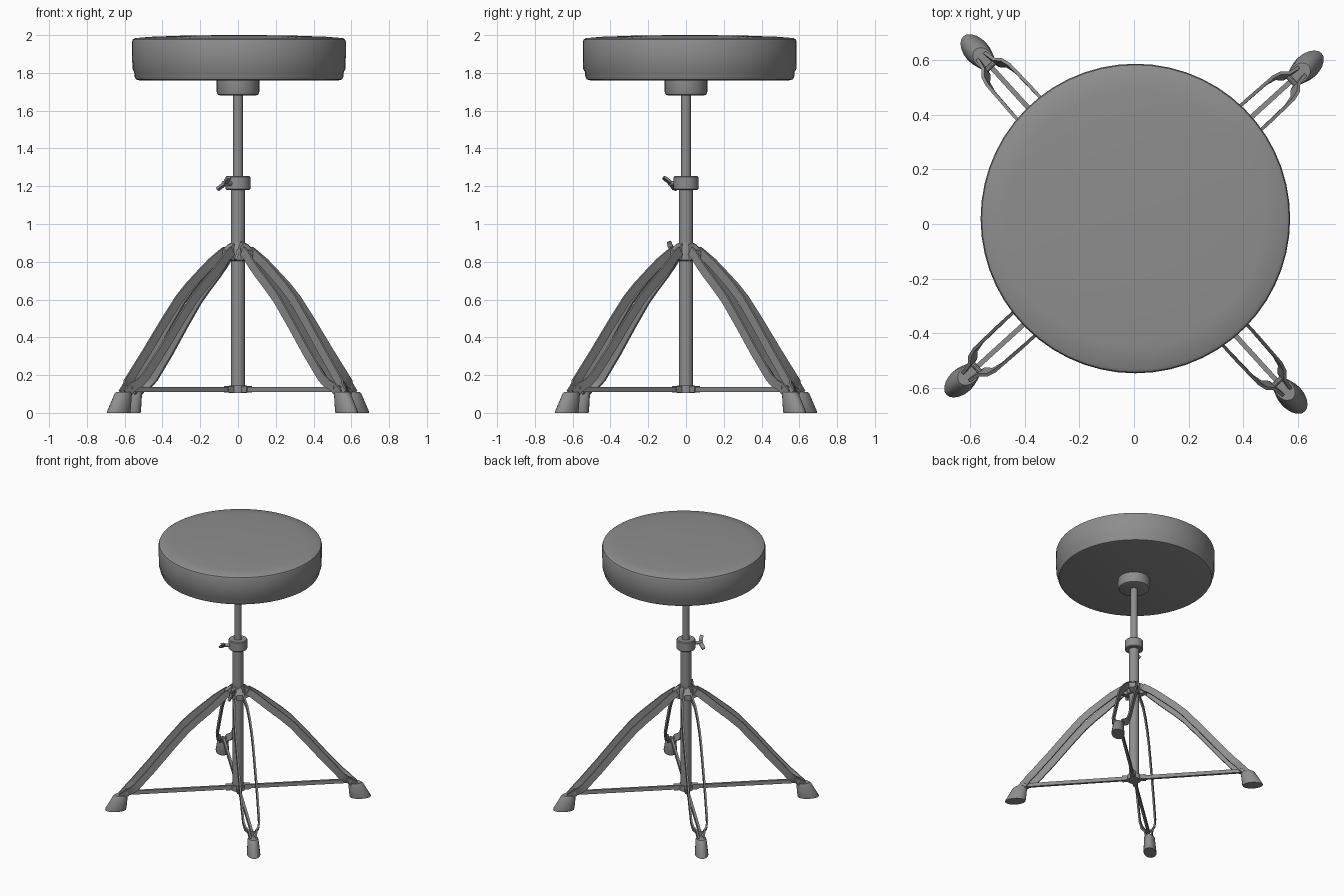
import bpy, bmesh, math
from mathutils import Matrix, Vector

if "Cube" in bpy.data.objects:
    bpy.data.objects.remove(bpy.data.objects["Cube"])

metal = bpy.data.materials.new("plain grey")
metal.diffuse_color = (0.27, 0.27, 0.27, 1)
metal.use_nodes = True
metal.node_tree.nodes["Principled BSDF"].inputs["Base Color"].default_value = metal.diffuse_color


def finish(bm, name, matrix=Matrix(), angle=35):
    bmesh.ops.recalc_face_normals(bm, faces=bm.faces)
    me = bpy.data.meshes.new(name)
    bm.to_mesh(me)
    bm.free()
    me.transform(matrix)
    me.materials.append(metal)
    ob = bpy.data.objects.new(name, me)
    bpy.context.collection.objects.link(ob)
    bpy.ops.object.select_all(action='DESELECT')
    bpy.context.view_layer.objects.active = ob
    ob.select_set(True)
    bpy.ops.object.shade_smooth_by_angle(angle=math.radians(angle))
    return ob


def skin(rings, name, matrix=Matrix(), angle=35):
    """Join closed rings of points and cap both ends."""
    bm = bmesh.new()
    rows = [[bm.verts.new(p) for p in ring] for ring in rings]
    n = len(rows[0])
    for a, b in zip(rows, rows[1:]):
        for i in range(n):
            bm.faces.new((a[i], a[(i + 1) % n], b[(i + 1) % n], b[i]))
    bm.faces.new(rows[0])
    bm.faces.new(rows[-1])
    return finish(bm, name, matrix, angle)


def oval(cx, rx, ry, z, n):
    return [(cx + rx * math.cos(2 * math.pi * i / n),
             ry * math.sin(2 * math.pi * i / n), z) for i in range(n)]


def lathe(profile, name, n=32, matrix=Matrix()):
    return skin([oval(0, r, r, z, n) for r, z in profile], name, matrix)


def prism(profile, half, name, matrix=Matrix()):
    """Extrude an x-z outline sideways along y."""
    return skin([[(x, s * half, z) for x, z in profile] for s in (-1, 1)],
                name, matrix)


def ribbon(path, width, thick, name, matrix):
    """Flat bar swept along a path of (radius, side, height) points."""
    pts = [Vector(p) for p in path]
    rings = []
    for i, p in enumerate(pts):
        t = (pts[min(i + 1, len(pts) - 1)] - pts[max(i - 1, 0)]).normalized()
        n = Vector((-t.z, 0, t.x)).normalized()
        b = t.cross(n).normalized()
        rings.append([p + n * u * width / 2 + b * v * thick / 2
                      for u, v in ((-1, -1), (1, -1), (1, 1), (-1, 1))])
    return skin(rings, name, matrix)


# Padded round seat and the socket under it
lathe([(0.525, 1.76), (0.545, 1.765), (0.553, 1.78), (0.555, 1.805),
       (0.564, 1.82), (0.566, 1.90), (0.566, 1.965), (0.562, 1.977),
       (0.55, 1.984), (0.47, 1.991), (0.3, 1.997), (0.1, 2.0)],
      "seat_cushion", 56, Matrix.Translation((0.005, 0.02, 0)))
lathe([(0.095, 1.68), (0.108, 1.685), (0.113, 1.70), (0.113, 1.77)], "seat_socket")

# Telescoping post
lathe([(0.026, 1.15), (0.026, 1.70)], "upper_post", 24)
lathe([(0.037, 0.105), (0.037, 1.20)], "lower_post", 24)
lathe([(0.060, 1.18), (0.065, 1.186), (0.065, 1.249), (0.060, 1.255)], "height_collar")
lathe([(0.048, 0.805), (0.052, 0.81), (0.052, 0.88), (0.044, 0.9)], "leg_hub")
lathe([(0.048, 0.105), (0.048, 0.145)], "strut_collar", 24)


# Wing bolts: shaft pointing outward with two flared blades
def wing_bolt(name, centre, out, axis, length):
    out = Vector(out).normalized()
    axis = Vector(axis)
    axis = (axis - out * axis.dot(out)).normalized()
    side = axis.cross(out)
    m = Matrix((out, side, axis)).transposed().to_4x4()
    m.translation = Vector(centre)
    h = length / 2
    prism([(-0.012, 0), (-0.008, -0.4 * h), (0.005, -h), (0.026, -0.85 * h),
           (0.022, -0.45 * h), (0.012, 0), (0.022, 0.45 * h),
           (0.026, 0.85 * h), (0.005, h), (-0.008, 0.4 * h)],
          0.007, name + "_wings", m)
    lathe([(0.012, -0.05), (0.012, 0.015)], name + "_shaft", 12,
          m @ Matrix.Rotation(math.pi / 2, 4, 'Y'))


wing_bolt("height_bolt", (-0.068, -0.078, 1.215), (-1, -1, 0), (0.085, -0.055, 0.075), 0.115)
wing_bolt("hub_bolt", (0.003, -0.075, 0.858), (0, -1, 0), (0.035, 0, 0.1), 0.11)

# Four double-strip legs with lugs, struts and rubber feet
half_leg = [(0.065, 0.026, 0.858), (0.10, 0.030, 0.835), (0.15, 0.045, 0.795),
            (0.22, 0.053, 0.735), (0.30, 0.057, 0.668), (0.37, 0.058, 0.602),
            (0.47, 0.058, 0.485), (0.60, 0.058, 0.325), (0.72, 0.055, 0.185),
            (0.755, 0.046, 0.155), (0.775, 0.026, 0.14), (0.815, 0.018, 0.10)]
for k in range(4):
    rot = Matrix.Rotation(math.radians(42.3 + 90 * k), 4, 'Z')
    tag = "_%d" % (k + 1)
    for side, word in ((1, "left"), (-1, "right")):
        ribbon([(r, side * s, z) for r, s, z in half_leg], 0.05, 0.012,
               "leg_strip_" + word + tag, rot)
    prism([(0.02, 0.895), (0.05, 0.895), (0.092, 0.862), (0.092, 0.825),
           (0.05, 0.805), (0.02, 0.805)], 0.022, "hub_lug" + tag, rot)
    prism([(0.03, 0.11), (0.79, 0.11), (0.79, 0.138), (0.03, 0.138)],
          0.009, "strut" + tag, rot)
    prism([(0.03, 0.107), (0.085, 0.107), (0.085, 0.143), (0.03, 0.143)],
          0.017, "strut_lug" + tag, rot)
    # Pin joining strips and strut above the foot
    lathe([(0.01, -0.034), (0.01, 0.034)], "foot_pin" + tag, 10,
          rot @ Matrix.Translation((0.78, 0, 0.135)) @ Matrix.Rotation(math.pi / 2, 4, 'X'))
    skin([oval(0.855, 0.073, 0.045, 0.0, 20), oval(0.853, 0.074, 0.046, 0.008, 20),
          oval(0.822, 0.052, 0.038, 0.10, 20), oval(0.818, 0.045, 0.033, 0.11, 20)],
         "rubber_foot" + tag, rot)
